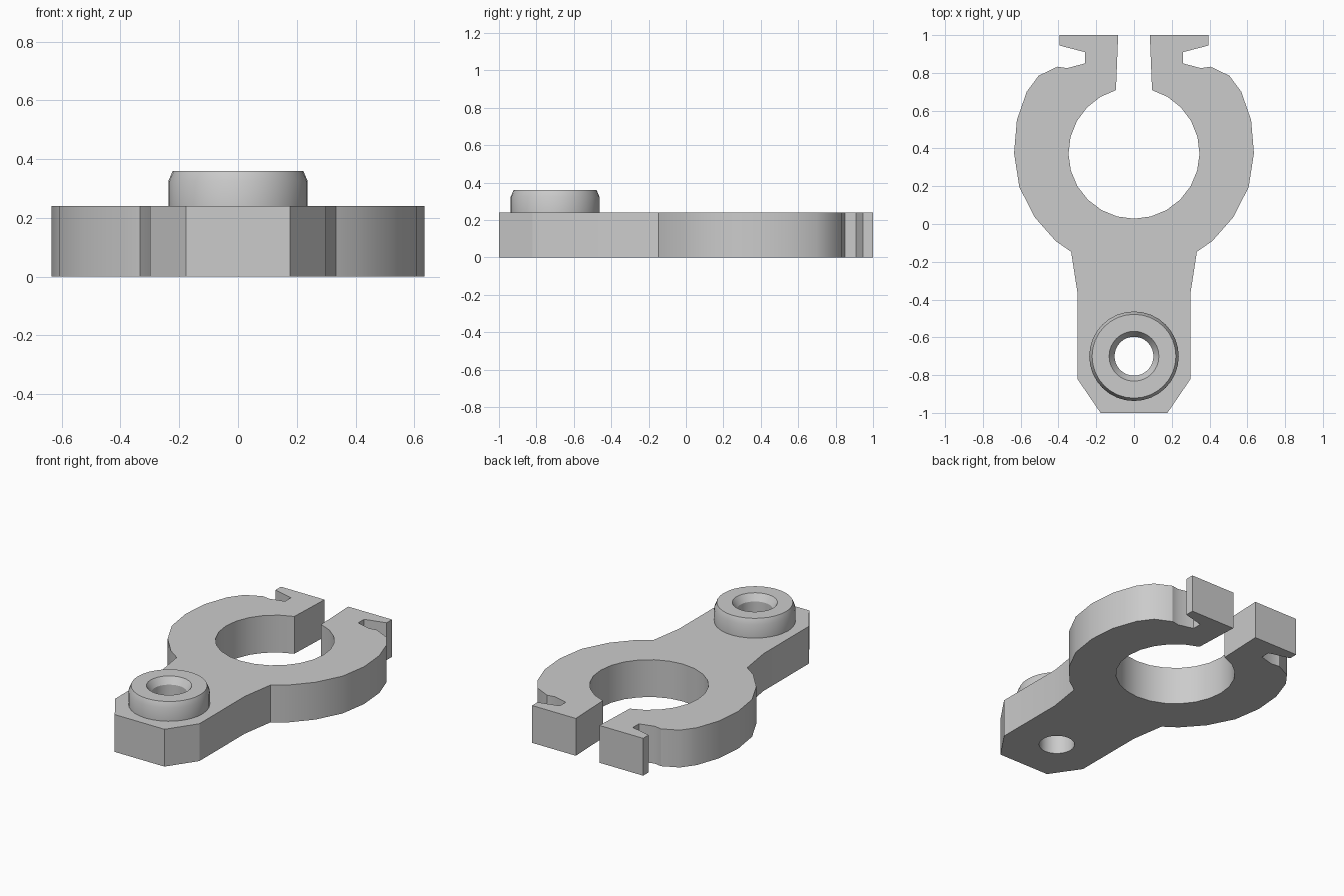
import bpy
import bmesh
from math import sin, cos, radians, pi
from mathutils import Vector

cube = bpy.data.objects.get("Cube")
if cube:
    bpy.data.objects.remove(cube, do_unlink=True)

THICK = 0.24
BOLT_Y, BOLT_R = -0.70, 0.103
BORE_Y, BORE_R = 0.375, 0.347

grey = bpy.data.materials.new("plain grey")
grey.use_nodes = True
colour = (0.6, 0.6, 0.6, 1)
grey.diffuse_color = colour
grey.node_tree.nodes["Principled BSDF"].inputs["Base Color"].default_value = colour


def arc(cy, r, start, end, steps):
    """Points on a circle centred on the y axis, angles in degrees."""
    angles = [radians(start + (end - start) * i / steps) for i in range(steps + 1)]
    return [(r * cos(a), cy + r * sin(a)) for a in angles]


def finish(bm, name):
    bmesh.ops.recalc_face_normals(bm, faces=bm.faces)
    mesh = bpy.data.meshes.new(name)
    bm.to_mesh(mesh)
    bm.free()
    mesh.materials.append(grey)
    obj = bpy.data.objects.new(name, mesh)
    bpy.context.collection.objects.link(obj)
    bpy.ops.object.select_all(action='DESELECT')
    obj.select_set(True)
    bpy.context.view_layer.objects.active = obj
    return obj


# Clamp plate: half outline with handle, ring, hooked jaw, bore and bolt hole
handle = [(0, -1), (0.177, -1), (0.30, -0.82), (0.30, -0.36), (0.333, -0.147)]
ring = [(0.415, -0.09), (0.525, 0.035), (0.607, 0.195), (0.635, 0.375),
        (0.62, 0.55), (0.568, 0.70), (0.505, 0.785), (0.405, 0.833)]
jaw = [(0.355, 0.825), (0.26, 0.85), (0.26, 0.91), (0.395, 0.945),
       (0.395, 1.0), (0.084, 1.0)]
outline = (handle + ring + jaw + arc(BORE_Y, BORE_R, 74, -90, 11)
           + arc(BOLT_Y, BOLT_R, 90, -90, 16))

bm = bmesh.new()
base = bm.faces.new([bm.verts.new((x, y, 0)) for x, y in outline])
walls = bmesh.ops.extrude_face_region(bm, geom=[base], use_keep_orig=True)
top = [v for v in walls["geom"] if isinstance(v, bmesh.types.BMVert)]
bmesh.ops.translate(bm, verts=top, vec=(0, 0, THICK))
# Open the middle so that both halves join
seam = [f for f in bm.faces if all(abs(v.co.x) < 1e-4 for v in f.verts)]
bmesh.ops.delete(bm, geom=seam, context='FACES')
plate = finish(bm, "clamp_plate")
mirror = plate.modifiers.new("mirror", 'MIRROR')
mirror.merge_threshold = 0.0005
bpy.ops.object.modifier_apply(modifier=mirror.name)
bpy.ops.object.shade_smooth_by_angle(angle=radians(30))

# Bolt boss: chamfered collar with a countersunk hole
section = [(0.237, THICK), (0.237, 0.325), (0.222, 0.36),
           (0.132, 0.36), (BOLT_R, 0.317), (BOLT_R, THICK)]
bm = bmesh.new()
verts = [bm.verts.new((r, BOLT_Y, z)) for r, z in section]
edges = [bm.edges.new((verts[i - 1], verts[i])) for i in range(len(verts))]
bmesh.ops.spin(bm, geom=verts + edges, cent=Vector((0, BOLT_Y, 0)),
               axis=(0, 0, 1), angle=2 * pi, steps=32)
bmesh.ops.remove_doubles(bm, verts=bm.verts, dist=0.0005)
finish(bm, "bolt_boss")
bpy.ops.object.shade_smooth_by_angle(angle=radians(30))
